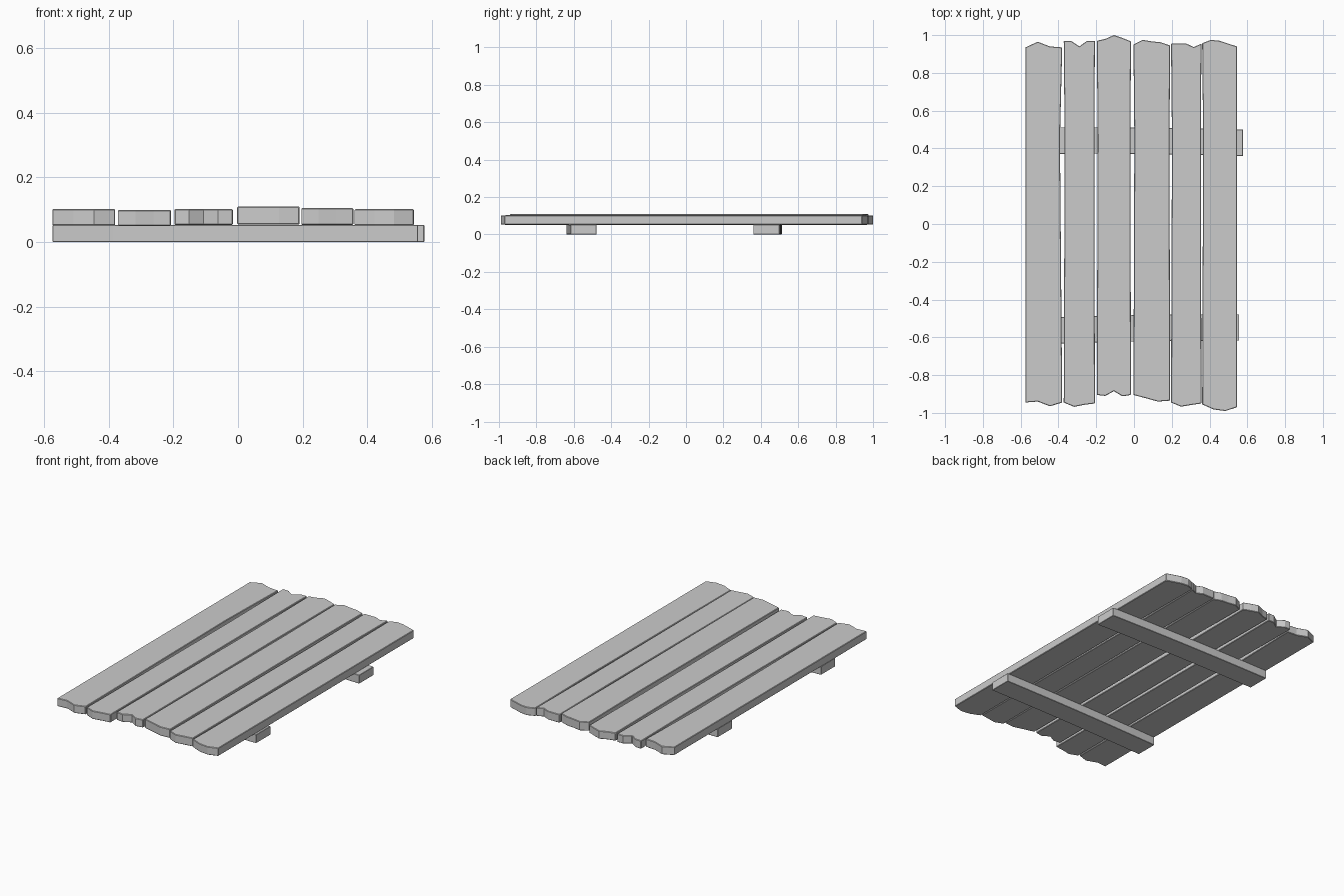
import bpy, bmesh

if "Cube" in bpy.data.objects:
    bpy.data.objects.remove(bpy.data.objects["Cube"])


def slab(name, outline, z0, z1, bevel):
    """Extrude an xy outline into a board with slightly worn edges."""
    bm = bmesh.new()
    low = bm.faces.new([bm.verts.new((x, y, z0)) for x, y in outline])
    for v in bmesh.ops.extrude_face_region(bm, geom=[low])["geom"]:
        if isinstance(v, bmesh.types.BMVert):
            v.co.z = z1
    bmesh.ops.recalc_face_normals(bm, faces=bm.faces)
    mesh = bpy.data.meshes.new(name)
    bm.to_mesh(mesh)
    bm.free()
    ob = bpy.data.objects.new(name, mesh)
    bpy.context.collection.objects.link(ob)
    mod = ob.modifiers.new("worn_edge", "BEVEL")
    mod.width = bevel
    mod.segments = 1
    mod.limit_method = "ANGLE"
    mod.angle_limit = 1.2


def spread(x0, x1, ys):
    """Place the y values at even steps between x0 and x1."""
    return [(x0 + (x1 - x0) * i / (len(ys) - 1), y) for i, y in enumerate(ys)]


# Planks: left x, right x, underside z, top z, ragged back end, ragged front end
planks = [
    (-.575, -.38, .052, .102, (.935, .965, .94, .935), (-.945, -.94, -.965, -.945)),
    (-.372, -.207, .05, .10, (.97, .968, .94, .97, .97), (-.945, -.968, -.957, -.95)),
    (-.197, -.016, .053, .102, (.97, .98, 1.0, .985, .967), (-.905, -.91, -.885, -.912, -.905)),
    (-.003, .191, .055, .11, (.95, .975, .967, .962, .945), (-.905, -.922, -.94, -.935)),
    (.196, .357, .053, .105, (.955, .955, .955, .937, .955), (-.945, -.967, -.958, -.95)),
    (.361, .545, .052, .102, (.957, .975, .97, .955, .94), (-.955, -.982, -.99, -.97)),
]
last = len(planks) - 1
for i, (x0, x1, z0, z1, back, front) in enumerate(planks):
    # inner edges are worn narrower in the back half, outer edges stay straight
    left = x0 + (0 if i == 0 else 0.005)
    right = x1 - (0 if i == last else 0.012 if i == 0 else 0.003)
    outline = (spread(x0, x1, back) + [(right, 0.45)]
               + spread(x0, x1, front)[::-1] + [(left, 0.45)])
    slab(f"plank_{i + 1}", outline, z0, z1, 0.003)

# Cross battens underneath, constant width, gently bowed toward the back
for name, x_end, y_left, y_right in (("back_batten", .577, .44, .43),
                                     ("front_batten", .557, -.57, -.548)):
    n = 6
    line = []
    for k in range(n + 1):
        t = k / n
        bow = 0.024 * t * (1 - t)
        line.append((-.574 + (x_end + .574) * t, y_left + (y_right - y_left) * t + bow))
    outline = [(x, y + .07) for x, y in line] + [(x, y - .07) for x, y in line[::-1]]
    slab(name, outline, 0.0, 0.053, 0.002)
